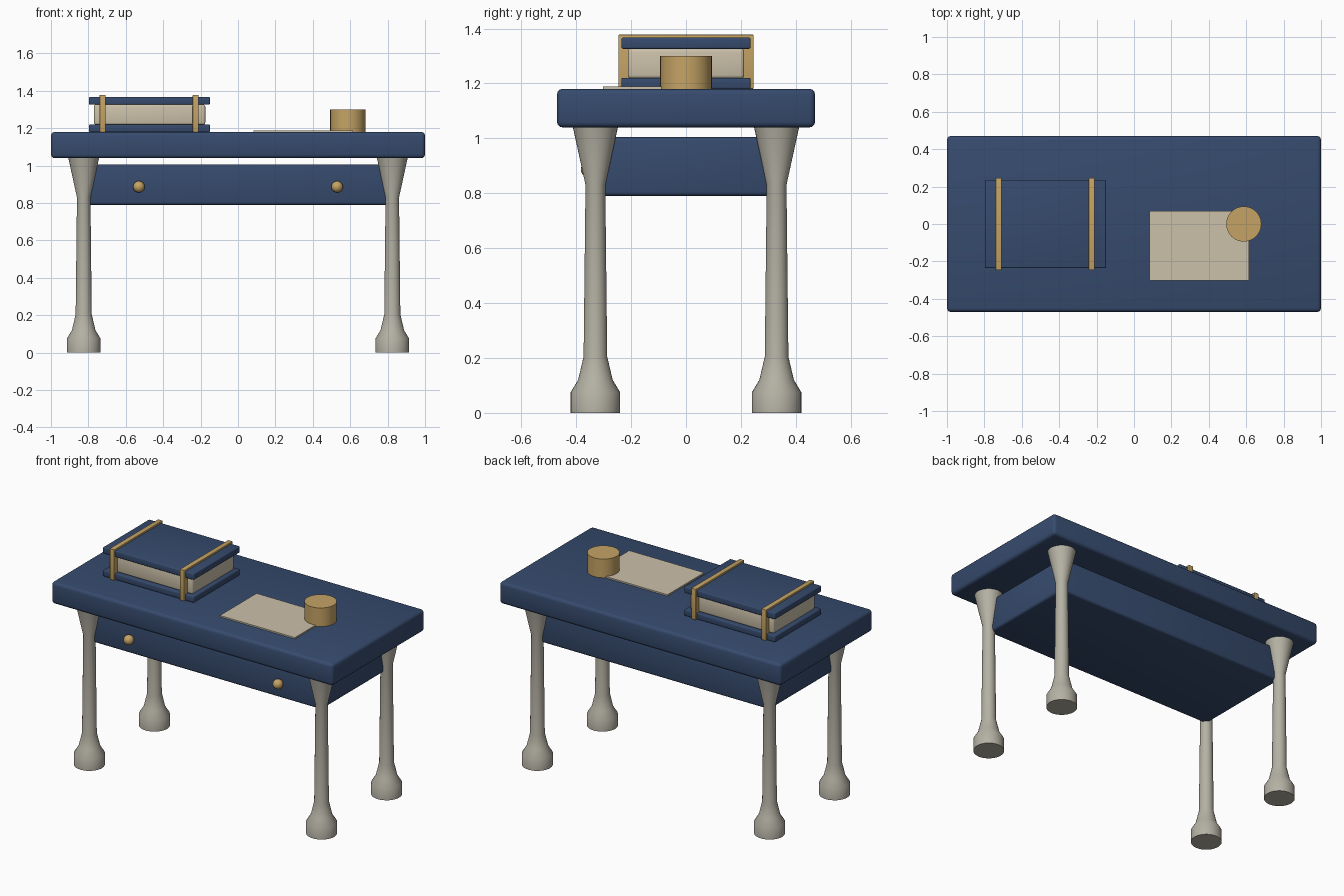
import bpy
import bmesh
import math

cube = bpy.data.objects.get("Cube")
if cube:
    bpy.data.objects.remove(cube, do_unlink=True)


def material(name, rgb):
    mat = bpy.data.materials.new(name)
    mat.use_nodes = True
    color = (*rgb, 1.0)
    mat.diffuse_color = color
    mat.node_tree.nodes["Principled BSDF"].inputs["Base Color"].default_value = color
    return mat


NAVY = material("navy blue", (0.037, 0.070, 0.155))
STONE = material("stone grey", (0.46, 0.44, 0.37))
PAPER = material("parchment", (0.60, 0.53, 0.40))
BRASS = material("brass gold", (0.56, 0.37, 0.13))


def finish(name, bm, mat):
    mesh = bpy.data.meshes.new(name)
    bmesh.ops.recalc_face_normals(bm, faces=bm.faces)
    bm.to_mesh(mesh)
    bm.free()
    obj = bpy.data.objects.new(name, mesh)
    bpy.context.collection.objects.link(obj)
    mesh.materials.append(mat)
    bpy.ops.object.select_all(action="DESELECT")
    obj.select_set(True)
    bpy.context.view_layer.objects.active = obj
    bpy.ops.object.shade_smooth_by_angle(angle=math.radians(35))
    return obj


def box(name, low, high, mat, bevel=0.0):
    """Box between two corners, with optional rounded edges."""
    bm = bmesh.new()
    bmesh.ops.create_cube(bm, size=1)
    for v in bm.verts:
        v.co = [a + (c + 0.5) * (b - a) for a, b, c in zip(low, high, v.co)]
    if bevel:
        bmesh.ops.bevel(bm, geom=bm.edges[:], offset=bevel, segments=3,
                        profile=0.5, affect="EDGES")
    return finish(name, bm, mat)


def lathe(name, x, y, profile, mat, sides=32):
    """Closed turned shape from (radius, height) pairs."""
    bm = bmesh.new()
    rings = []
    for r, z in profile:
        rings.append([bm.verts.new((x + r * math.cos(math.tau * i / sides),
                                    y + r * math.sin(math.tau * i / sides), z))
                      for i in range(sides)])
    for a, b in zip(rings, rings[1:]):
        for i in range(sides):
            j = (i + 1) % sides
            bm.faces.new((a[i], a[j], b[j], b[i]))
    bm.faces.new(rings[0])
    bm.faces.new(rings[-1])
    return finish(name, bm, mat)


# Table body
box("tabletop", (-1, -0.47, 1.04), (1, 0.47, 1.18), NAVY, 0.02)
box("drawer_box", (-0.825, -0.33, 0.79), (0.825, 0.33, 1.005), NAVY, 0.015)

# Turned legs with flared feet and capitals
leg_profile = [(0.09, 0), (0.09, 0.075), (0.063, 0.12), (0.043, 0.205),
               (0.036, 0.83), (0.083, 1.045)]
for side, x in (("right", -0.825), ("left", 0.825)):
    for end, y in (("front", -0.33), ("back", 0.33)):
        lathe(f"{end}_{side}_leg", x, y, leg_profile, STONE)

# Drawer knobs
for side, x in (("right", -0.53), ("left", 0.53)):
    bm = bmesh.new()
    bmesh.ops.create_uvsphere(bm, u_segments=16, v_segments=10, radius=0.031)
    bmesh.ops.translate(bm, verts=bm.verts, vec=(x, -0.352, 0.887))
    finish(f"{side}_knob", bm, BRASS)

# Book with two straps
box("book_lower_cover", (-0.797, -0.235, 1.18), (-0.15, 0.235, 1.22), NAVY, 0.006)
box("book_pages", (-0.77, -0.212, 1.218), (-0.175, 0.212, 1.327), PAPER, 0.012)
box("book_upper_cover", (-0.797, -0.235, 1.326), (-0.15, 0.235, 1.367), NAVY, 0.006)
for side, x in (("right", -0.724), ("left", -0.226)):
    box(f"book_strap_{side}", (x - 0.016, -0.246, 1.18),
        (x + 0.016, 0.246, 1.378), BRASS, 0.003)

# Sheet of paper and round pot
box("paper_sheet", (0.083, -0.302, 1.18), (0.615, 0.07, 1.189), PAPER)
lathe("round_pot", 0.587, 0, [(0.094, 1.18), (0.094, 1.3)], BRASS)
